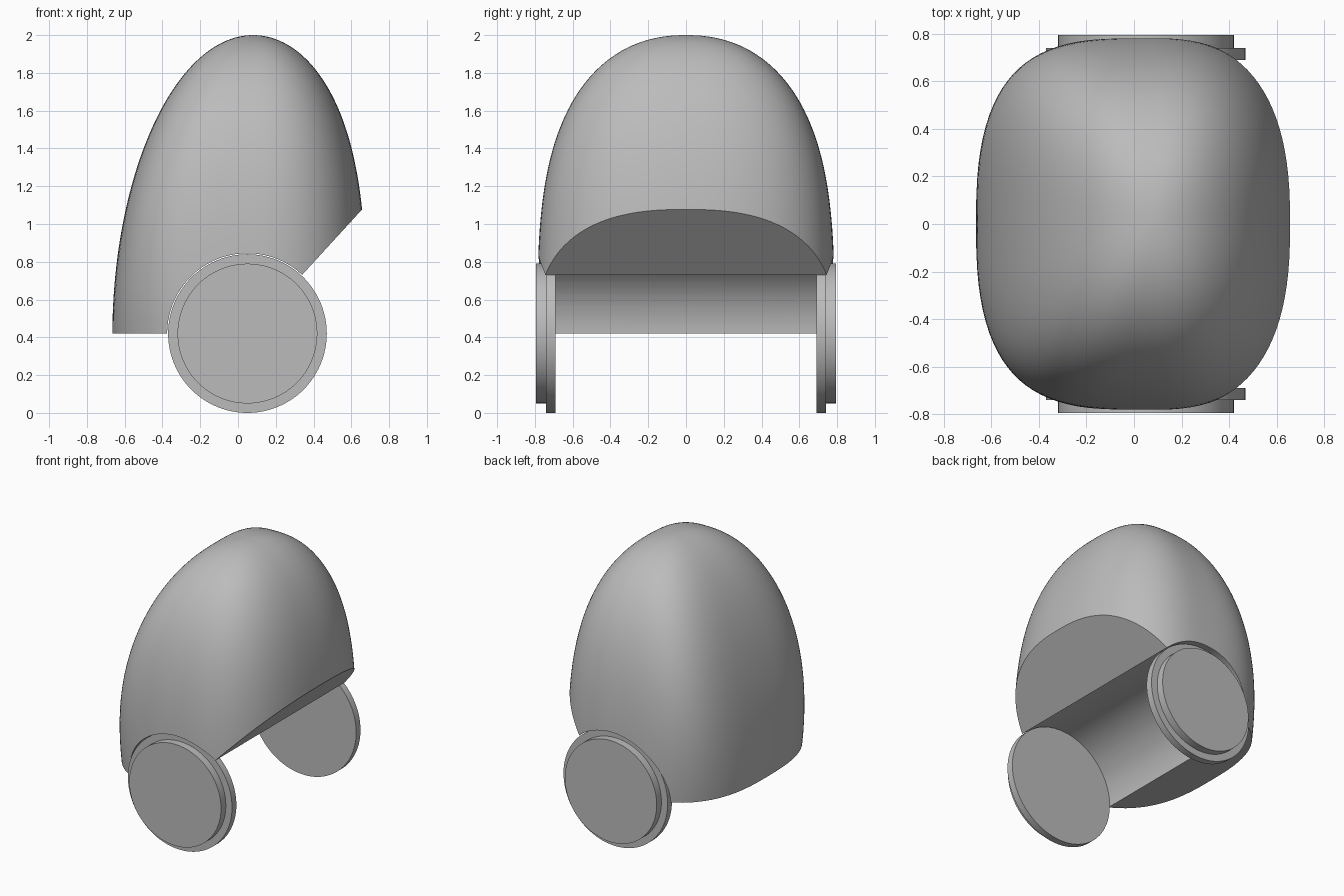
import bpy, bmesh, math
from mathutils import Matrix

cube = bpy.data.objects.get("Cube")
if cube:
    bpy.data.objects.remove(cube, do_unlink=True)

grey = bpy.data.materials.new("plain_grey")
grey.use_nodes = True
COLOUR = (0.5, 0.5, 0.5, 1)
grey.diffuse_color = COLOUR
grey.node_tree.nodes["Principled BSDF"].inputs["Base Color"].default_value = COLOUR


def make_object(name, bm):
    bmesh.ops.recalc_face_normals(bm, faces=bm.faces)
    mesh = bpy.data.meshes.new(name)
    bm.to_mesh(mesh)
    bm.free()
    mesh.materials.append(grey)
    obj = bpy.data.objects.new(name, mesh)
    bpy.context.collection.objects.link(obj)
    return obj


def select(obj):
    bpy.ops.object.select_all(action='DESELECT')
    obj.select_set(True)
    bpy.context.view_layer.objects.active = obj


def smooth(obj, degrees=30):
    select(obj)
    bpy.ops.object.shade_smooth_by_angle(angle=math.radians(degrees))


# Domed shell: stacked superellipse sections, longer towards -x
BASE, TOP, PEAK_X = 0.42, 2.0, 0.08
RINGS, SEGMENTS = 48, 96


def spow(v, p):
    return math.copysign(abs(v) ** p, v)


def taper(t, p, q):
    return max(0, 1 - t ** p) ** (1 / q)


bm = bmesh.new()
rings = []
for i in range(RINGS):
    t = math.sin(math.pi / 2 * i / RINGS)
    left, right = 0.745 * taper(t, 1.95, 2), 0.6 * taper(t, 2.95, 2)
    width = 0.787 * taper(t, 3.2, 2.2)
    ring = []
    for k in range(SEGMENTS):
        a = 2 * math.pi * k / SEGMENTS
        c, s = math.cos(a), math.sin(a)
        n = 2.5 if c > 0 else 2.8 + 0.7 * math.sin(math.pi * t)
        reach = right if c > 0 else left
        ring.append(bm.verts.new((PEAK_X + reach * spow(c, 2 / n),
                                  width * spow(s, 2 / n),
                                  BASE + (TOP - BASE) * t)))
    rings.append(ring)
for lower, upper in zip(rings, rings[1:]):
    for k in range(SEGMENTS):
        j = (k + 1) % SEGMENTS
        bm.faces.new((lower[k], lower[j], upper[j], upper[k]))
peak = bm.verts.new((PEAK_X, 0, TOP))
for k in range(SEGMENTS):
    bm.faces.new((rings[-1][k], rings[-1][(k + 1) % SEGMENTS], peak))
bm.faces.new(rings[0][::-1])
shell = make_object("domed_shell", bm)

# Cutter: slanted opening joined to a round recess for the pivot
PIVOT_X, PIVOT_Z, RECESS = 0.05, 0.42, 0.425
outline = [(1, 1.452), (1, -0.2), (PIVOT_X - RECESS, -0.2)]
for k in range(41):
    a = math.radians(180 - 133 * k / 40)
    outline.append((PIVOT_X + RECESS * math.cos(a), PIVOT_Z + RECESS * math.sin(a)))
bm = bmesh.new()
face = bm.faces.new([bm.verts.new((x, -1, z)) for x, z in outline])
extruded = bmesh.ops.extrude_face_region(bm, geom=[face])
bmesh.ops.translate(bm, vec=(0, 2, 0),
                    verts=[v for v in extruded["geom"] if isinstance(v, bmesh.types.BMVert)])
cutter = make_object("opening_cutter", bm)
cutter.hide_render = True

cut = shell.modifiers.new("opening", 'BOOLEAN')
cut.operation, cut.solver, cut.object = 'DIFFERENCE', 'EXACT', cutter
select(shell)
bpy.ops.object.modifier_apply(modifier=cut.name)
bpy.data.objects.remove(cutter, do_unlink=True)
smooth(shell)


# Pivot discs: wide inner disc and smaller outer cap on each end
def disc(name, radius, y, thickness):
    bm = bmesh.new()
    bmesh.ops.create_cone(bm, cap_ends=True, segments=96, radius1=radius, radius2=radius,
                          depth=thickness,
                          matrix=Matrix.Translation((PIVOT_X, y, PIVOT_Z))
                          @ Matrix.Rotation(math.pi / 2, 4, 'X'))
    smooth(make_object(name, bm))


for side, sign in (("front", -1), ("back", 1)):
    disc(side + "_pivot_disc", 0.42, sign * 0.715, 0.05)
    disc(side + "_pivot_cap", 0.37, sign * 0.767, 0.056)
